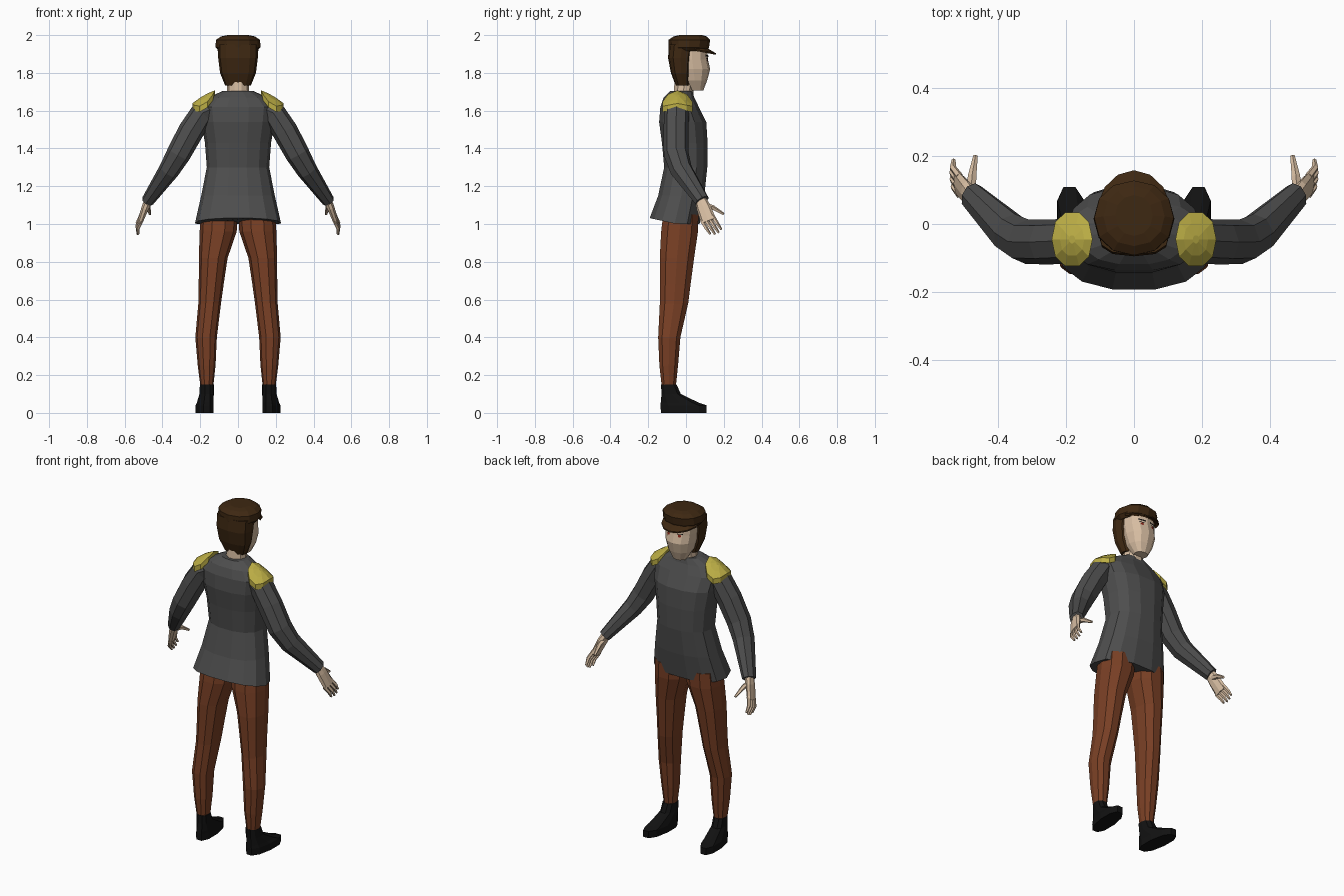
import bpy, bmesh, math
from mathutils import Vector
from mathutils.bvhtree import BVHTree


def material(name, rgb):
    m = bpy.data.materials.new(name)
    m.diffuse_color = (*rgb, 1)
    return m


GREY = material("charcoal cloth", (0.075, 0.075, 0.075))
RUST = material("rust trousers", (0.19, 0.05, 0.018))
GOLD = material("gold", (0.50, 0.42, 0.06))
BROWN = material("dark brown", (0.048, 0.021, 0.006))
BLACK = material("black", (0.006, 0.006, 0.006))
SKIN = material("skin", (0.68, 0.51, 0.36))
RED = material("red iris", (0.25, 0.02, 0.01))


def make(name, verts, faces, mat):
    me = bpy.data.meshes.new(name)
    me.from_pydata([tuple(v) for v in verts], [], faces)
    bm = bmesh.new()
    bm.from_mesh(me)
    bmesh.ops.recalc_face_normals(bm, faces=bm.faces)
    bm.to_mesh(me)
    bm.free()
    me.materials.append(mat)
    ob = bpy.data.objects.new(name, me)
    bpy.context.collection.objects.link(ob)
    return ob


def skin_rings(name, rings, mat):
    """Join equal-sized rings of points into a closed skin."""
    n = len(rings[0])
    verts = [p for r in rings for p in r]
    faces = [(i * n + j, i * n + (j + 1) % n, (i + 1) * n + (j + 1) % n, (i + 1) * n + j)
             for i in range(len(rings) - 1) for j in range(n)]
    faces += [tuple(range(n)), tuple(range(len(verts) - n, len(verts)))]
    return make(name, verts, faces, mat)


def unit_ring(n, power):
    def f(c):
        return math.copysign(abs(c) ** power, c) if abs(c) > 1e-6 else 0
    return [(f(math.cos(2 * math.pi * k / n)), f(math.sin(2 * math.pi * k / n))) for k in range(n)]


def stack(name, levels, mat, n=12, power=1.0, s=1, warp=None):
    """Horizontal sections: (z, centre x, half width, back y, front y)."""
    rings = []
    for z, cx, rx, y0, y1 in levels:
        ring = [Vector((s * (cx + rx * c), (y0 + y1) / 2 + (y1 - y0) / 2 * d, z))
                for c, d in unit_ring(n, power)]
        rings.append([warp(p) for p in ring] if warp else ring)
    return skin_rings(name, rings, mat)


def tube(name, path, mat, s=1, n=8, wide=Vector((0, 1, 0))):
    """Limb along a path of (x, y, z, half width, half thickness)."""
    pts = [Vector(p[:3]) for p in path]
    rings = []
    for i, p in enumerate(path):
        t = (pts[min(i + 1, len(pts) - 1)] - pts[max(i - 1, 0)]).normalized()
        a = (wide - t * wide.dot(t)).normalized()
        b = t.cross(a)
        ring = [pts[i] + a * p[3] * c + b * p[4] * d for c, d in unit_ring(n, 0.9)]
        rings.append([Vector((s * v.x, v.y, v.z)) for v in ring])
    return skin_rings(name, rings, mat)


# Jacket, with the hem lifted at the back
def hem(p):
    if p.z < 1.01:
        p.z += 0.22 * max(0, -p.y - 0.05)
    return p


stack("jacket", [
    (1.00, 0, 0.228, -0.195, 0.075), (1.15, 0, 0.195, -0.15, 0.10),
    (1.30, 0, 0.165, -0.118, 0.115), (1.43, 0, 0.175, -0.13, 0.117),
    (1.54, 0, 0.195, -0.145, 0.11), (1.62, 0, 0.205, -0.138, 0.07),
    (1.67, 0, 0.155, -0.12, 0.045), (1.705, 0, 0.08, -0.085, 0.035)],
    GREY, n=14, power=0.85, warp=hem)

# Neck
stack("neck", [(1.66, 0, 0.06, -0.07, 0.04), (1.80, 0, 0.055, -0.06, 0.045)], SKIN, n=10)

# Head, hair and cap
head = stack("head", [
    (1.708, 0, 0.040, 0.02, 0.092), (1.76, 0, 0.070, -0.02, 0.112),
    (1.82, 0, 0.086, -0.05, 0.128), (1.87, 0, 0.090, -0.05, 0.116),
    (1.94, 0, 0.092, -0.05, 0.112)], SKIN, n=12, power=0.9)
stack("hair", [
    (1.733, 0, 0.068, -0.055, 0.022), (1.80, 0, 0.095, -0.08, 0.028),
    (1.88, 0, 0.105, -0.095, 0.038), (1.95, 0, 0.106, -0.09, 0.05)], BROWN, n=12, power=0.75)
stack("cap", [
    (1.915, 0, 0.100, -0.085, 0.115), (1.935, 0, 0.119, -0.092, 0.122),
    (1.975, 0, 0.117, -0.092, 0.128), (1.993, 0, 0.09, -0.065, 0.11),
    (2.0, 0, 0.055, -0.035, 0.085)], BROWN, n=12, power=0.95)

# Cap brim: a curved strip sloping down to the front
strip = []
for k in range(7):
    a = math.radians(15 + 25 * k)
    c, d = math.cos(a), math.sin(a)
    inner = Vector((0.105 * c, 0.02 + 0.075 * d, 1.942))
    outer = Vector((0.112 * c, 0.02 + 0.138 * d, 1.93 - 0.026 * d))
    drop = Vector((0, 0, 0.008))
    strip.append([inner, outer, outer - drop, inner - drop])
skin_rings("cap_brim", strip, BROWN)

# Eyes and brows: thin plates laid on the face
tree = BVHTree.FromPolygons([v.co for v in head.data.vertices],
                            [tuple(p.vertices) for p in head.data.polygons])


def face_plate(name, outline, mat, lift):
    pts = [tree.ray_cast(Vector((x, 1, z)), Vector((0, -1, 0)))[0] for x, z in outline]
    make(name, [p + Vector((0, lift, 0)) for p in pts], [tuple(range(len(pts)))], mat)


for s in (-1, 1):
    face_plate("brow", [(s * x, z) for x, z in
                        ((0.015, 1.884), (0.058, 1.890), (0.058, 1.897), (0.015, 1.893))], BLACK, 0.006)
    face_plate("eye", [(s * (0.036 + 0.010 * c), 1.866 + 0.009 * d) for c, d in unit_ring(6, 1)],
               RED, 0.004)
    face_plate("lash", [(s * x, z) for x, z in
                        ((0.022, 1.874), (0.053, 1.876), (0.053, 1.880), (0.022, 1.878))], BLACK, 0.005)

for s in (-1, 1):
    # Sleeve
    tube("sleeve", [
        (0.13, -0.045, 1.615, 0.06, 0.05), (0.19, -0.05, 1.585, 0.066, 0.064),
        (0.25, -0.053, 1.49, 0.066, 0.068), (0.315, -0.052, 1.37, 0.066, 0.064),
        (0.365, -0.025, 1.285, 0.06, 0.055), (0.478, 0.085, 1.122, 0.040, 0.034)], GREY, s)

    # Epaulette: shallow dome sloping down off the shoulder
    rings = []
    for r, dz in ((1.0, -0.035), (1.0, -0.004), (0.6, 0.0), (0.15, 0.003)):
        ring = []
        for c, d in unit_ring(10, 0.9):
            x, dy = 0.182 + 0.060 * r * c, 0.082 * r * d
            ring.append(Vector((s * x, dy - 0.045, 1.713 - 0.58 * (x - 0.12) - 6 * dy * dy + dz)))
        rings.append(ring)
    skin_rings("epaulette", rings, GOLD)

    # Hand: palm, four curled fingers, thumb
    across = Vector((0.01, 0.86, 0.5))
    tube("palm", [
        (0.468, 0.072, 1.14, 0.028, 0.022), (0.490, 0.092, 1.09, 0.038, 0.020),
        (0.518, 0.120, 1.015, 0.041, 0.013)], SKIN, s, n=8, wide=across)
    for k in range(4):
        b = Vector((0.513, 0.113, 1.028)) + across * (k - 1.5) * 0.021
        reach = (0.85, 1.0, 1.03, 0.95)[k]
        p1 = b + Vector((0.020, 0.026, -0.042)) * reach
        p2 = p1 + Vector((-0.002, 0.024, -0.036)) * reach
        tube("finger", [(*b, 0.011, 0.011), (*p1, 0.010, 0.010), (*p2, 0.006, 0.006)],
             SKIN, s, n=5, wide=across)
    tube("thumb", [
        (0.480, 0.085, 1.10, 0.016, 0.016), (0.476, 0.14, 1.088, 0.013, 0.013),
        (0.466, 0.20, 1.052, 0.007, 0.007)], SKIN, s, n=5, wide=Vector((0, 0.4, 1)))

    # Trouser leg
    stack("trouser_leg", [
        (0.14, 0.165, 0.034, -0.13, -0.052), (0.25, 0.166, 0.047, -0.143, -0.04),
        (0.40, 0.169, 0.057, -0.15, -0.027), (0.58, 0.150, 0.060, -0.142, 0.015),
        (0.68, 0.142, 0.066, -0.142, 0.028), (0.82, 0.131, 0.076, -0.143, 0.047),
        (0.96, 0.105, 0.098, -0.136, 0.068), (1.05, 0.100, 0.098, -0.125, 0.070)],
        RUST, n=10, power=0.9, s=s)

    # Shoe, toes turned slightly outward
    def splay(p, s=s):
        p.x += s * 0.10 * (p.y + 0.09)
        return p

    stack("shoe", [
        (0.0, 0.170, 0.048, -0.138, 0.114), (0.04, 0.170, 0.047, -0.140, 0.114),
        (0.055, 0.168, 0.044, -0.138, 0.07), (0.10, 0.165, 0.038, -0.132, -0.025),
        (0.15, 0.165, 0.037, -0.134, -0.048)], BLACK, n=10, power=0.85, s=s, warp=splay)
